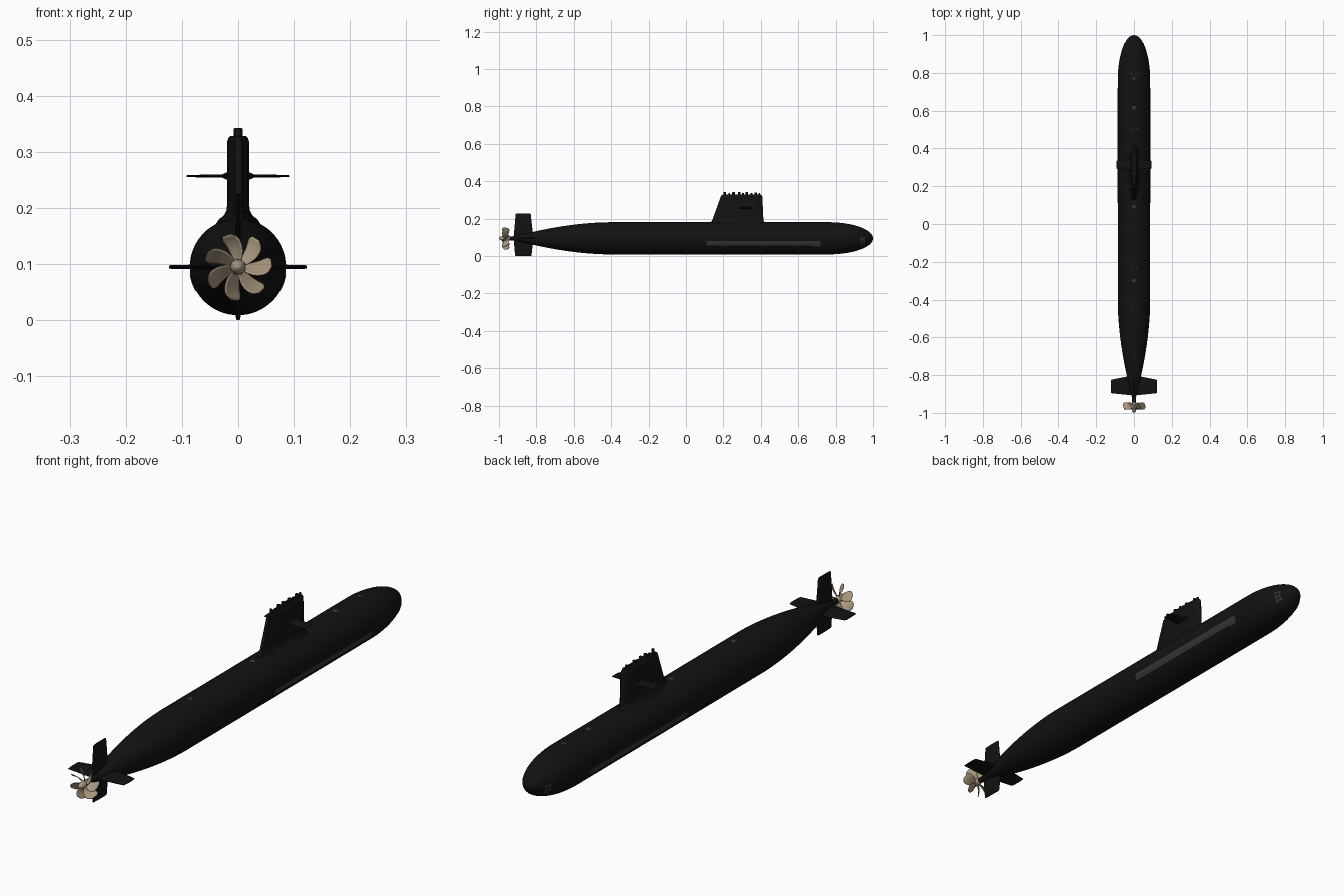
import bpy, bmesh, math

if "Cube" in bpy.data.objects:
    bpy.data.objects.remove(bpy.data.objects["Cube"])

ZC, R = 0.095, 0.086          # hull axis height and radius


def material(name, rgb):
    m = bpy.data.materials.new(name)
    m.diffuse_color = (*rgb, 1)
    m.use_nodes = True
    m.node_tree.nodes["Principled BSDF"].inputs["Base Color"].default_value = m.diffuse_color
    return m


BLACK = material("hull black", (0.006, 0.006, 0.006))
GREY = material("panel grey", (0.038, 0.038, 0.038))
BRONZE = material("propeller bronze", (0.40, 0.31, 0.215))


def make(name, verts, faces, mat, angle=35):
    me = bpy.data.meshes.new(name)
    me.from_pydata(verts, [], faces)
    bm = bmesh.new()
    bm.from_mesh(me)
    bmesh.ops.recalc_face_normals(bm, faces=bm.faces)
    bm.to_mesh(me)
    bm.free()
    me.materials.append(mat)
    ob = bpy.data.objects.new(name, me)
    bpy.context.collection.objects.link(ob)
    bpy.ops.object.select_all(action='DESELECT')
    ob.select_set(True)
    bpy.context.view_layer.objects.active = ob
    bpy.ops.object.shade_smooth_by_angle(angle=math.radians(angle))
    return ob


def loft(name, rings, mat, angle=35):
    """Skin closed rings of equal length and cap both ends."""
    n = len(rings[0])
    verts = [p for r in rings for p in r]
    faces = [(k * n + i, k * n + (i + 1) % n, (k + 1) * n + (i + 1) % n, (k + 1) * n + i)
             for k in range(len(rings) - 1) for i in range(n)]
    faces += [tuple(range(n)), tuple(range((len(rings) - 1) * n, len(rings) * n))]
    return make(name, verts, faces, mat, angle)


def lathe(name, profile, mat, n=64):
    return loft(name, [[(r * math.cos(2 * math.pi * i / n), y, ZC + r * math.sin(2 * math.pi * i / n))
                        for i in range(n)] for y, r in profile], mat)


def hull_r(y):
    if y > 0.76:
        return R * math.sqrt(max(0, 1 - ((y - 0.76) / 0.24) ** 2))
    if y < -0.40:
        return max(0.011, R * (1 - ((-0.40 - y) / 0.55) ** 1.85))
    return R


def foil(name, stations, axis, mat=BLACK, tail=0.15):
    """Loft aerofoil sections; station = (span, trailing y, leading y, half thickness)."""
    half = [(0, tail), (0.12, 0.5), (0.3, 0.85), (0.5, 1), (0.75, 1), (0.87, 0.85), (0.95, 0.55), (0.985, 0.3)]
    sec = half + [(1, 0)] + [(t, -w) for t, w in reversed(half)]
    rings = []
    for s, y0, y1, h in stations:
        pts = [(y0 + (y1 - y0) * t, w * h) for t, w in sec]
        rings.append([(w, y, s) if axis == 'z' else (s, y, w + stations_z) for y, w in pts])
    return loft(name, rings, mat)


def hull_patch(name, y0, y1, a0, a1, side, off=0.0012, ny=4, na=6):
    """Thin plate that follows the hull; angles in degrees above the waterline axis."""
    verts = []
    for i in range(ny + 1):
        y = y0 + (y1 - y0) * i / ny
        for d in (off, -0.002):
            for j in range(na + 1):
                a = math.radians(a0 + (a1 - a0) * j / na)
                r = hull_r(y) + d
                verts.append((side * r * math.cos(a), y, ZC + r * math.sin(a)))
    m = 2 * (na + 1)
    rings = [verts[k * m:k * m + na + 1] + verts[k * m + na + 1:(k + 1) * m][::-1] for k in range(ny + 1)]
    return loft(name, rings, GREY)


def disc(name, x, y, z0, z1, r, mat, n=20):
    rings = [[(x + q * math.cos(2 * math.pi * i / n), y + q * math.sin(2 * math.pi * i / n), z)
              for i in range(n)] for z, q in ((z0, r), (z1 - 0.1 * r, r), (z1, r * 0.85))]
    return loft(name, rings, mat)


# hull
ys = [-0.945 + 0.02 * i for i in range(28)] + [0.0, 0.4]
ys += [0.76 + 0.24 * math.sin(math.pi / 2 * i / 24) for i in range(24)] + [0.9998]
lathe("hull", [(y, hull_r(y)) for y in ys], BLACK)

# sail with flared foot
foil("sail", [(0.165, 0.118, 0.428, 0.044), (0.180, 0.130, 0.420, 0.034), (0.186, 0.136, 0.416, 0.026),
              (0.196, 0.142, 0.414, 0.0205), (0.21, 0.147, 0.413, 0.0196), (0.318, 0.186, 0.408, 0.0196),
              (0.325, 0.190, 0.405, 0.0175), (0.328, 0.196, 0.400, 0.014)], 'z', tail=0.3)

# masts on the sail
for i, (y, r, z) in enumerate([(0.207, 0.006, 0.343), (0.232, 0.004, 0.336), (0.255, 0.008, 0.342),
                               (0.285, 0.006, 0.343), (0.305, 0.005, 0.338), (0.325, 0.007, 0.342),
                               (0.350, 0.005, 0.336), (0.372, 0.007, 0.341), (0.392, 0.005, 0.338)]):
    disc(f"mast_{i + 1}", 0, y, 0.31, z, r, BLACK, 14)

# sail planes, stern planes, and the fixtures on both flanks
for side, tag in ((1, "right"), (-1, "left")):
    stations_z = 0.257
    foil(f"sail_plane_{tag}", [(side * 0.01, 0.288, 0.342, 0.003), (side * 0.090, 0.292, 0.336, 0.002),
                               (side * 0.092, 0.294, 0.334, 0.001)], 'x')
    foil(f"sail_plane_root_{tag}", [(side * 0.01, 0.275, 0.355, 0.008), (side * 0.022, 0.279, 0.352, 0.006),
                                    (side * 0.028, 0.283, 0.348, 0.003)], 'x')
    stations_z = ZC
    foil(f"stern_plane_{tag}", [(0, -0.908, -0.800, 0.005), (side * 0.118, -0.896, -0.824, 0.0035),
                                (side * 0.123, -0.895, -0.827, 0.0025)], 'x')
    hull_patch(f"flank_array_{tag}", 0.11, 0.675, -27, -9, side)
    hull_patch(f"flank_array_end_{tag}", 0.675, 0.72, -30, -9, side)
    for c in range(2):
        for k in range(3):
            hull_patch(f"tube_door_{tag}_{c}_{k}", 0.934 + 0.013 * c, 0.945 + 0.013 * c,
                       -40 + 16 * k, -27 + 16 * k, side, na=3)

# rudders
foil("upper_rudder", [(ZC, -0.922, -0.816, 0.005), (0.222, -0.911, -0.830, 0.004),
                      (0.227, -0.909, -0.833, 0.0025)], 'z')
foil("lower_rudder", [(ZC, -0.922, -0.816, 0.005), (0.004, -0.914, -0.826, 0.004),
                      (0.0, -0.912, -0.828, 0.0025)], 'z')

# deck hatches and small fittings
for i, (y, r) in enumerate([(0.77, 0.008), (0.615, 0.011), (0.092, 0.010), (-0.30, 0.010)]):
    top = ZC + hull_r(y)
    disc(f"deck_hatch_{i + 1}", 0, y, top - 0.006, top + 0.0008, r, GREY)
for y in (0.795, 0.505, -0.23, -0.455):
    for x in (-0.014, 0.014):
        top = ZC + math.sqrt(hull_r(y) ** 2 - x * x)
        disc(f"deck_fitting_{y}_{x}", x, y, top - 0.004, top + 0.0008, 0.004, GREY, 10)

# propeller hub and shaft
hub = [(-0.92, 0.009), (-0.942, 0.010), (-0.950, 0.0135), (-0.970, 0.0138)]
hub += [(-0.970 - 0.03 * math.sin(a), 0.0138 * math.cos(a)) for a in (0.3, 0.6, 0.9, 1.2, 1.4, 1.56)]
lathe("propeller_hub", hub, BRONZE, 32)

# seven skewed, pitched blades
NR, NS = 10, 8
for b in range(7):
    verts, faces = [], []
    for i in range(NR + 1):
        t = i / NR
        r = 0.010 + 0.050 * t
        chord = 0.0055 + 0.0085 * math.sin(min(1, t * 1.25) * math.pi / 2)
        if t > 0.8:
            chord *= math.sqrt(max(0.15, 1 - ((t - 0.8) / 0.23) ** 2))
        mid = math.radians(94 + 360 / 7 * b + 16 * t * t)
        for j in range(NS + 1):
            s = 2 * j / NS - 1
            a = mid + s * chord / max(r, 0.014)
            verts.append((r * math.cos(a), -0.964 + s * chord * 1.35, ZC + r * math.sin(a)))
    for i in range(NR):
        for j in range(NS):
            k = i * (NS + 1) + j
            faces.append((k, k + 1, k + NS + 2, k + NS + 1))
    blade = make(f"propeller_blade_{b + 1}", verts, faces, BRONZE)
    sol = blade.modifiers.new("thickness", 'SOLIDIFY')
    sol.thickness, sol.offset = 0.0018, 0
